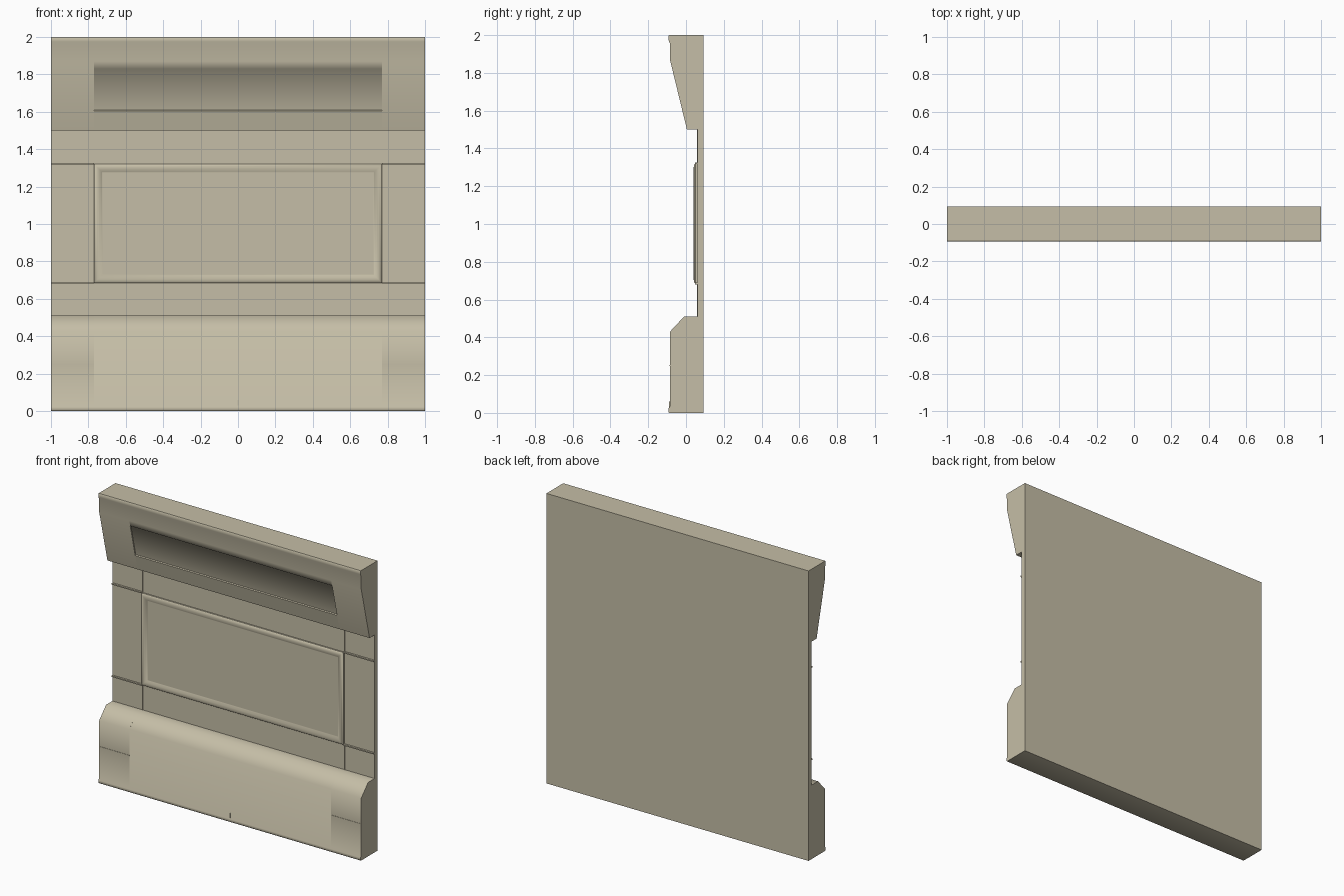
import bpy, bmesh, math

if "Cube" in bpy.data.objects:
    bpy.data.objects.remove(bpy.data.objects["Cube"])

stone = bpy.data.materials.new("warm_beige_stone")
stone.diffuse_color = (0.56, 0.515, 0.385, 1)
stone.use_nodes = True
stone.node_tree.nodes["Principled BSDF"].inputs["Base Color"].default_value = stone.diffuse_color

BACK, WALL = 0.093, 0.06      # rear plane and recessed wall plane
PX = 0.77                     # half width of the centre bay


def finish(name, bm, angle=50):
    bmesh.ops.recalc_face_normals(bm, faces=bm.faces)
    me = bpy.data.meshes.new(name)
    bm.to_mesh(me)
    bm.free()
    me.materials.append(stone)
    ob = bpy.data.objects.new(name, me)
    bpy.context.collection.objects.link(ob)
    for o in bpy.context.selected_objects:
        o.select_set(False)
    ob.select_set(True)
    bpy.context.view_layer.objects.active = ob
    bpy.ops.object.shade_smooth_by_angle(angle=math.radians(angle))
    return ob


def extrude_profile(name, pts, x0, x1, caps):
    """Sweep a closed (y, z) profile along x."""
    bm = bmesh.new()
    a = [bm.verts.new((x0, y, z)) for y, z in pts]
    b = [bm.verts.new((x1, y, z)) for y, z in pts]
    n = len(pts)
    for i in range(n):
        j = (i + 1) % n
        bm.faces.new((a[i], a[j], b[j], b[i]))
    if caps:
        bm.faces.new(a)
        bm.faces.new(b)
    return finish(name, bm)


def bar(name, x0, x1, y0, y1, z0, z1):
    return extrude_profile(name, [(y0, z0), (y1, z0), (y1, z1), (y0, z1)], x0, x1, True)


def slope(z):                 # front surface of the sloping upper cornice
    return -0.085 + (1.87 - z) * 0.09 / 0.37


# Wall profile, from the top lip down to the base lip
lip_top = [(BACK, 2.0), (-0.09, 2.0), (-0.093, 1.995), (-0.093, 1.975),
           (-0.085, 1.955), (-0.085, 1.87)]
middle = [(0.005, 1.5), (WALL, 1.5), (WALL, 0.51), (-0.01, 0.51)]
lip_base = [(-0.085, 0.035), (-0.093, 0.022), (-0.093, 0.005), (-0.088, 0.0), (BACK, 0.0)]

# Side bays: plain profile
side = lip_top + middle + [(-0.085, 0.43), (-0.085, 0.25)] + lip_base
for s, label in ((-1, "left"), (1, "right")):
    extrude_profile(label + "_side_bay", side, s * PX, s, True)

# Centre bay: shallow sunk panels in cornice and plinth
d = 0.007
centre = (lip_top + [(slope(1.83), 1.83), (slope(1.825) + d, 1.825),
                     (slope(1.61) + d, 1.61), (slope(1.605), 1.605)] + middle
          + [(-0.083, 0.43), (-0.082, 0.252), (-0.085, 0.248)] + lip_base)
extrude_profile("centre_bay", centre, -PX, PX, False)

# Framed middle panel built from nested rectangles (inset, y)
bm = bmesh.new()
rings = []
for inset, y in ((0, WALL + .01), (0, 0.05), (0.006, 0.043), (0.018, 0.041),
                 (0.03, 0.043), (0.042, 0.053), (0.045, 0.053)):
    x, z0, z1 = PX - inset, 0.685 + inset, 1.32 - inset
    rings.append([bm.verts.new(p) for p in
                  ((-x, y, z0), (x, y, z0), (x, y, z1), (-x, y, z1))])
for r, q in zip(rings, rings[1:]):
    for i in range(4):
        j = (i + 1) % 4
        bm.faces.new((r[i], r[j], q[j], q[i]))
bm.faces.new(rings[-1])
bm.faces.new(rings[0])
finish("framed_panel", bm, 40)

# Thin seam ridges on both sides
for s, label in ((-1, "left"), (1, "right")):
    for z in (0.685, 1.322):
        bar(label + "_wall_seam", s * PX, s, 0.047, WALL + .01, z - .004, z + .004)
    bar(label + "_lower_joint", s * PX - .003, s * PX + .003, 0.057, WALL + .01, 0.51, 0.685)
    bar(label + "_upper_joint", s * PX - .003, s * PX + .003, 0.057, WALL + .01, 1.32, 1.5)
    bar(label + "_plinth_seam", s * PX, s, -0.087, -0.07, 0.247, 0.253)

# Small joint in the middle of the base
bar("base_joint", -0.003, 0.003, -0.089, -0.07, 0.0, 0.06)
